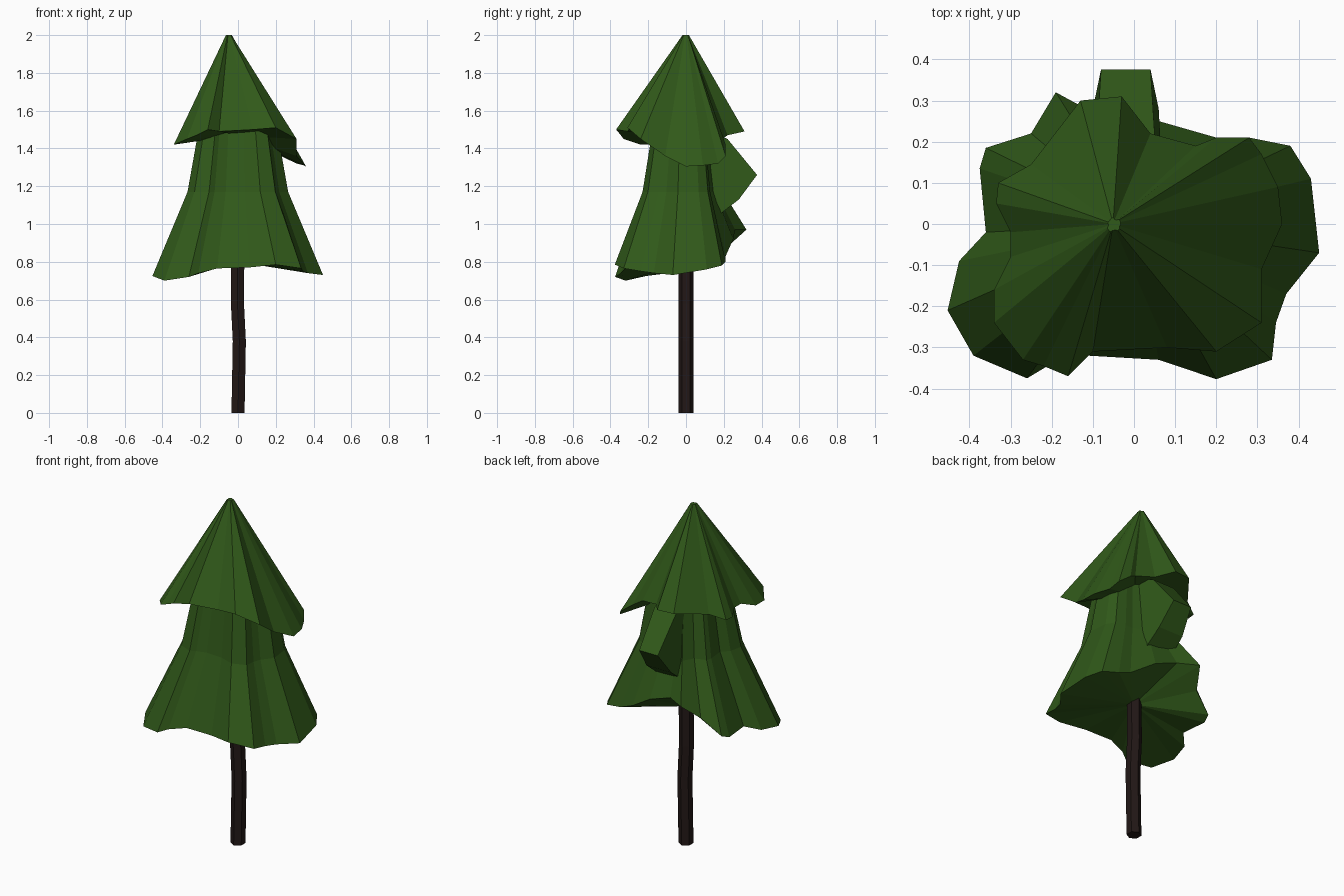
import bpy, bmesh, math

if "Cube" in bpy.data.objects:
    bpy.data.objects.remove(bpy.data.objects["Cube"])


def material(name, rgb):
    m = bpy.data.materials.new(name)
    m.diffuse_color = (*rgb, 1)
    m.use_nodes = True
    m.node_tree.nodes["Principled BSDF"].inputs["Base Color"].default_value = m.diffuse_color
    return m


def loft(name, rings, mat, start=None, end=None):
    """Skin matching rings; close each end with a fan to a point, or an n-gon."""
    bm = bmesh.new()
    loops = [[bm.verts.new(p) for p in r] for r in rings]
    n = len(loops[0])
    for a, b in zip(loops, loops[1:]):
        for i in range(n):
            j = (i + 1) % n
            bm.faces.new((a[i], a[j], b[j], b[i]))
    for loop, tip in ((loops[0], start), (loops[-1], end)):
        if tip is None:
            bm.faces.new(loop)
        else:
            c = bm.verts.new(tip)
            for i in range(n):
                bm.faces.new((loop[i], loop[(i + 1) % n], c))
    bmesh.ops.recalc_face_normals(bm, faces=bm.faces)
    me = bpy.data.meshes.new(name)
    bm.to_mesh(me)
    bm.free()
    me.materials.append(mat)
    ob = bpy.data.objects.new(name, me)
    bpy.context.collection.objects.link(ob)
    return ob


green = material("needles", (0.03, 0.10, 0.01))
brown = material("bark", (0.016, 0.009, 0.008))

# Trunk: slightly crooked six-sided post
path = [(0, 0), (0.007, 0.38), (-0.003, 0.58), (0, 0.95)]
loft("trunk", [[(x + 0.04 * math.cos(k * math.pi / 3 + math.pi / 6),
                 0.04 * math.sin(k * math.pi / 3 + math.pi / 6), z)
                for k in range(6)] for x, z in path], brown)

# Lower tier: ragged flared skirt
low = [(.45, -.07, .73), (.43, .11, .76), (.38, .19, .78), (.28, .21, .80),
       (.2, .21, .83), (.06, .25, .92), (-.08, .26, .97), (-.19, .32, .97),
       (-.25, .22, .88), (-.36, .185, .79), (-.375, .135, .77),
       (-.36, -.02, .77), (-.425, -.09, .74), (-.453, -.21, .725),
       (-.39, -.32, .70), (-.26, -.375, .72), (-.21, -.345, .74),
       (-.11, -.32, .765), (.06, -.33, .77), (.2, -.377, .785),
       (.335, -.33, .765), (.345, -.24, .75), (.37, -.17, .74)]
loft("lower_foliage",
     [low,
      [(x * .59, y * .61, 1.17) for x, y, z in low],
      [(x * .46, y * .47, 1.5) for x, y, z in low]],
     green, start=(0, 0, .80))

# Upper tier: ragged cone with a small flat tip
up = [(.36, 0, 1.305), (.35, .09, 1.31), (.31, .17, 1.32), (.28, .21, 1.36),
      (.2, .21, 1.42), (.15, .19, 1.45), (.04, .22, 1.47), (-.03, .31, 1.49),
      (-.13, .30, 1.49), (-.25, .145, 1.46), (-.33, .10, 1.43),
      (-.335, .05, 1.43), (-.30, -.02, 1.45), (-.30, -.08, 1.45),
      (-.34, -.16, 1.42), (-.34, -.24, 1.42), (-.27, -.33, 1.45),
      (-.22, -.345, 1.47), (-.16, -.37, 1.5), (-.10, -.31, 1.49),
      (.08, -.30, 1.5), (.2, -.31, 1.51), (.31, -.24, 1.45), (.31, -.11, 1.36)]
tip = [(-.05 + .045 * (x + .03), .05 * y, 2.0) for x, y, z in up]
loft("upper_foliage", [up, tip], green, start=(0, 0, 1.47))

# Back bough: wedge poking out of the lower tier
side = [(.10, 1.50, .02), (.22, 1.45, .01), (.376, 1.26, 0), (.28, 1.13, .02), (.10, .99, .03)]
loft("back_bough",
     [[(-.08 - w, y, z) for y, z, w in side],
      [(.04 + w, y, z) for y, z, w in side]], green)
